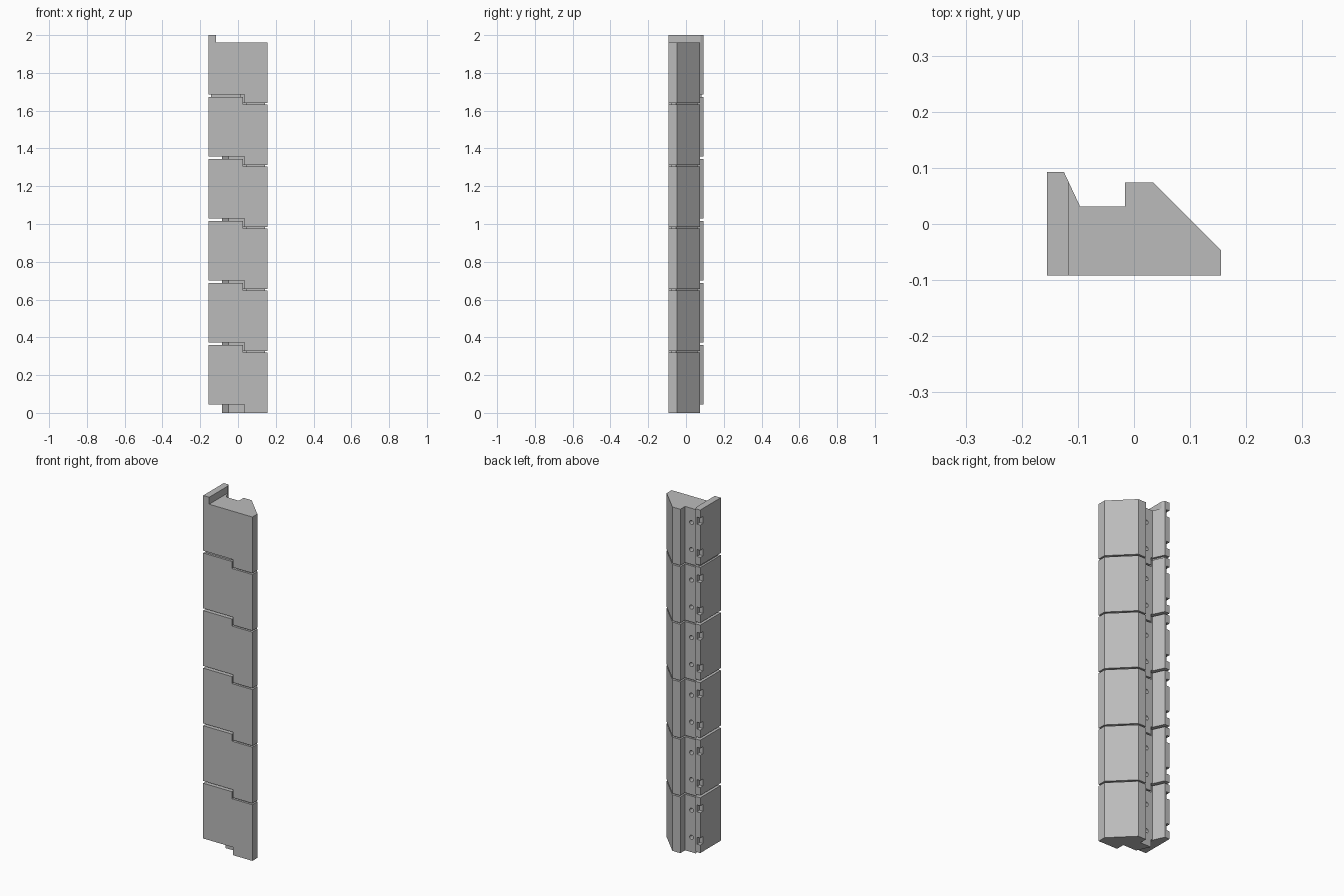
import bpy
import bmesh
import math
from mathutils import Matrix

cube = bpy.data.objects.get("Cube")
if cube:
    bpy.data.objects.remove(cube, do_unlink=True)

PITCH, COUNT = 0.328, 6
BODY_TOP, TONGUE_TOP, FOOT = 0.32, 0.36, 0.045

grey = bpy.data.materials.new("plain grey")
grey.use_nodes = True
grey.diffuse_color = (0.5, 0.5, 0.5, 1)
grey.node_tree.nodes["Principled BSDF"].inputs["Base Color"].default_value = (0.5, 0.5, 0.5, 1)


def finish(name, bm):
    bmesh.ops.recalc_face_normals(bm, faces=bm.faces)
    mesh = bpy.data.meshes.new(name)
    bm.to_mesh(mesh)
    bm.free()
    mesh.materials.append(grey)
    obj = bpy.data.objects.new(name, mesh)
    bpy.context.collection.objects.link(obj)
    return obj


def prism(name, outline, low, high):
    bm = bmesh.new()
    face = bm.faces.new([bm.verts.new((x, y, low)) for x, y in outline])
    ext = bmesh.ops.extrude_face_region(bm, geom=[face])
    verts = [v for v in ext["geom"] if isinstance(v, bmesh.types.BMVert)]
    bmesh.ops.translate(bm, verts=verts, vec=(0, 0, high - low))
    return finish(name, bm)


def box_outline(x0, x1, y0, y1):
    return [(x0, y0), (x1, y0), (x1, y1), (x0, y1)]


def peg(name, x, y, z, radius, length):
    bm = bmesh.new()
    bmesh.ops.create_cone(bm, cap_ends=True, segments=16, radius1=radius, radius2=radius,
                          depth=length, matrix=Matrix.Translation((x, y, z)) @ Matrix.Rotation(math.pi / 2, 4, "X"))
    return finish(name, bm)


def carve(obj, cutters):
    for cutter in cutters:
        cutter.hide_render = True
        mod = obj.modifiers.new("cut", "BOOLEAN")
        mod.operation = "DIFFERENCE"
        mod.solver = "EXACT"
        mod.object = cutter
    bpy.context.view_layer.update()
    mesh = bpy.data.meshes.new_from_object(obj.evaluated_get(bpy.context.evaluated_depsgraph_get()))
    obj.modifiers.clear()
    obj.data = mesh
    for cutter in cutters:
        bpy.data.objects.remove(cutter, do_unlink=True)


# Cross-section with a chamfered corner, a rear channel and a rear flange
PROFILE = [(-0.155, -0.092), (0.155, -0.092), (0.155, -0.047), (0.034, 0.074), (-0.016, 0.074),
           (-0.016, 0.031), (-0.096, 0.031), (-0.125, 0.093), (-0.155, 0.093)]
# L-shaped region cleared under each segment for the tongue below
FOOT_CUT = [(-0.2, -0.12), (0.034, -0.12), (0.034, -0.043), (-0.05, -0.043), (-0.127, 0.12), (-0.2, 0.12)]
# Region cleared above the body, leaving the tongue
HEAD_CUT = [(0.026, -0.12), (0.2, -0.12), (0.2, 0.12), (-0.09, 0.12), (-0.09, 0.018),
            (-0.058, -0.05), (0.026, -0.05)]


def segment(name, head_outline):
    obj = prism(name, PROFILE, 0, TONGUE_TOP)
    cutters = [prism("foot_cutter", FOOT_CUT, -0.05, FOOT),
               prism("head_cutter", head_outline, BODY_TOP, 0.5)]
    # Corner notches on the flange and screw holes in the channel
    for side in (-1, 1):
        z = 0.202 + side * 0.092
        cutters.append(prism("notch_cutter", box_outline(-0.2, -0.134, 0.068, 0.12), z - 0.02, z + 0.02))
        cutters.append(peg("hole_cutter", -0.056, 0.031, 0.162 + side * 0.077, 0.012, 0.06))
    carve(obj, cutters)
    return obj


# Stacked segments, the last one with a plain flat top and edge lip
first = segment("segment_1", HEAD_CUT)
for i in range(1, COUNT - 1):
    copy = bpy.data.objects.new(f"segment_{i + 1}", first.data)
    bpy.context.collection.objects.link(copy)
    copy.location.z = i * PITCH
top = segment("top_segment", box_outline(-0.117, 0.2, -0.12, 0.12))
top.location.z = (COUNT - 1) * PITCH

# Recessed pads that join neighbouring segments
PAD = [(0.045, -0.08), (0.142, -0.08), (0.142, -0.052), (0.029, 0.062), (-0.004, 0.062),
       (-0.004, 0.02), (-0.07, 0.02), (-0.045, -0.034), (0.045, -0.034)]
for i in range(COUNT - 1):
    pad = prism(f"joint_pad_{i + 1}", PAD, BODY_TOP - 0.01, PITCH + 0.01)
    pad.location.z = i * PITCH

# Extra pad in the uppermost tongue joint
LIP_PAD = [(-0.144, -0.08), (0.016, -0.08), (0.016, -0.06), (-0.065, -0.06),
           (-0.107, 0.025), (-0.132, 0.082), (-0.144, 0.082)]
lip = prism("tongue_pad", LIP_PAD, TONGUE_TOP - 0.01, PITCH + FOOT + 0.01)
lip.location.z = (COUNT - 2) * PITCH
